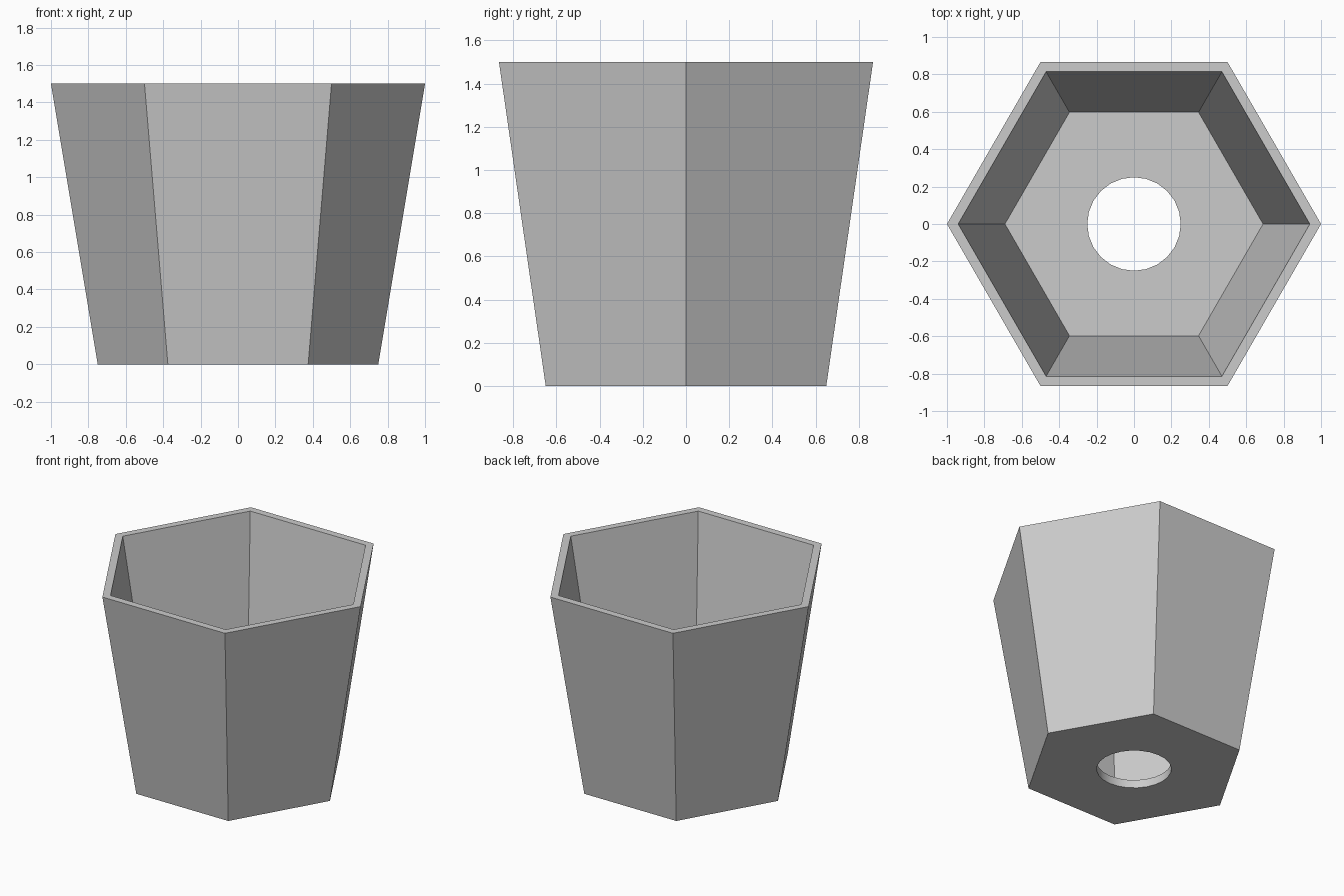
import bpy

cube = bpy.data.objects.get("Cube")
if cube:
    bpy.data.objects.remove(cube)

HEIGHT, FLOOR = 1.5, 0.06
RIM_INNER, FLOOR_INNER = 0.94, 0.69

grey = bpy.data.materials.new("plain grey")
grey.use_nodes = True
colour = (0.6, 0.6, 0.6, 1)
grey.diffuse_color = colour
grey.node_tree.nodes["Principled BSDF"].inputs["Base Color"].default_value = colour


def frustum(name, sides, r_low, r_high, z_low, z_high, turn=0.0):
    """Upright tapered prism between two heights."""
    bpy.ops.mesh.primitive_cone_add(
        vertices=sides, radius1=r_low, radius2=r_high, depth=z_high - z_low,
        location=(0, 0, (z_low + z_high) / 2), rotation=(0, 0, turn))
    obj = bpy.context.object
    bpy.ops.object.transform_apply(location=True, rotation=True, scale=True)
    obj.name = name
    obj.data.materials.append(grey)
    return obj


def cut(target, cutter):
    cutter.hide_render = True
    cutter.hide_set(True)
    mod = target.modifiers.new(cutter.name, 'BOOLEAN')
    mod.operation = 'DIFFERENCE'
    mod.solver = 'EXACT'
    mod.object = cutter


# Six-sided tapered pot, with a corner on the +x axis
QUARTER = 1.5707963
pot = frustum("pot", 6, 0.75, 1.0, 0, HEIGHT, QUARTER)

# Hollow inside, continued along its slope past the rim
over = 0.1
slope = (RIM_INNER - FLOOR_INNER) / (HEIGHT - FLOOR)
hollow = frustum("hollow_cutter", 6, FLOOR_INNER, RIM_INNER + slope * over,
                 FLOOR, HEIGHT + over, QUARTER)

# Round drainage hole through the floor
drain = frustum("drain_hole_cutter", 24, 0.25, 0.25, -0.1, 0.3)

cut(pot, hollow)
cut(pot, drain)

# Apply the cuts, then smooth only the hole wall
bpy.ops.object.select_all(action='DESELECT')
pot.select_set(True)
bpy.context.view_layer.objects.active = pot
for mod in list(pot.modifiers):
    bpy.ops.object.modifier_apply(modifier=mod.name)
for cutter in (hollow, drain):
    bpy.data.objects.remove(cutter)
bpy.ops.object.shade_smooth_by_angle(angle=0.5)
